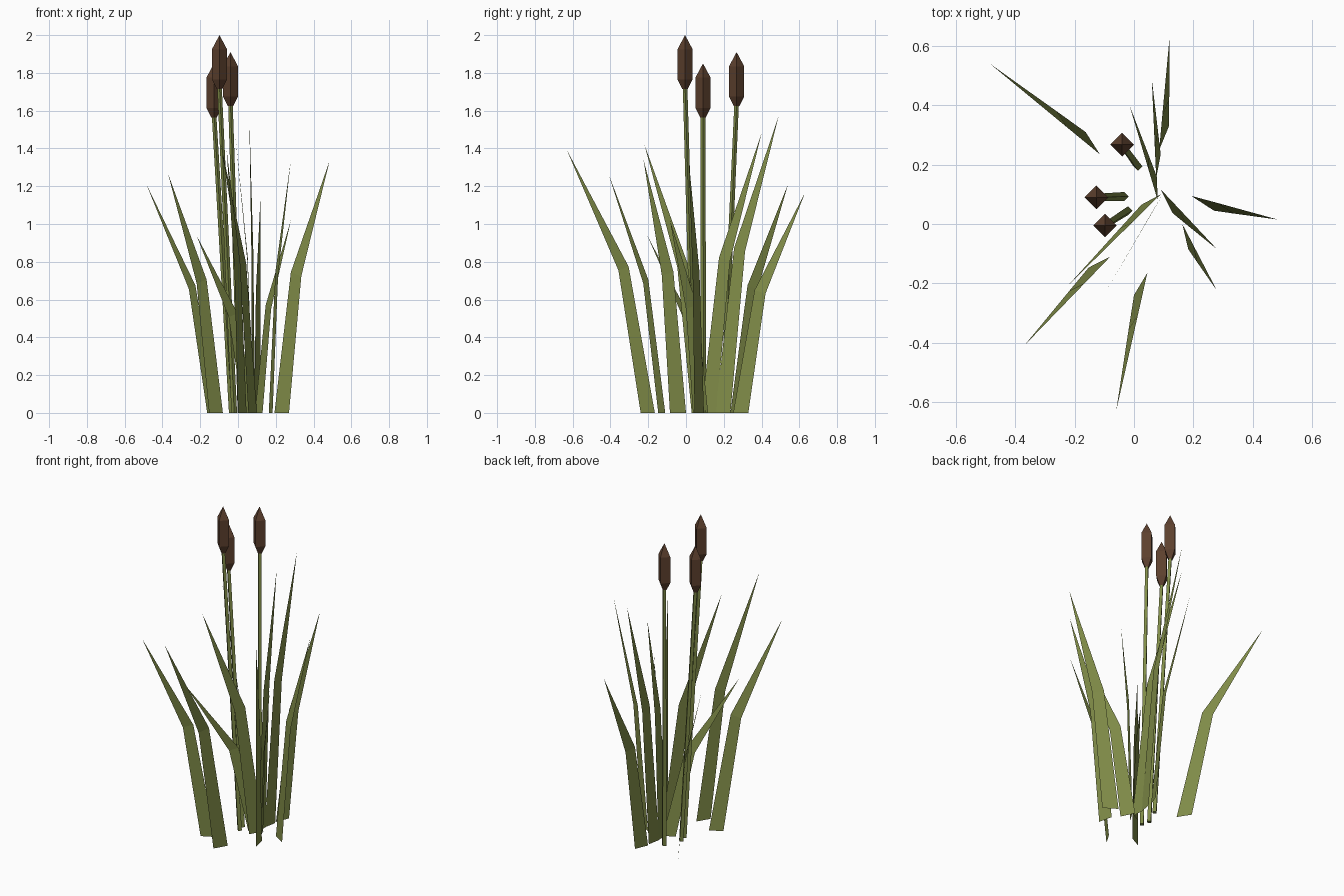
import bpy, bmesh
from mathutils import Vector

if "Cube" in bpy.data.objects:
    bpy.data.objects.remove(bpy.data.objects["Cube"])


def material(name, rgb):
    m = bpy.data.materials.new(name)
    m.diffuse_color = (*rgb, 1)
    m.use_nodes = True
    m.node_tree.nodes["Principled BSDF"].inputs["Base Color"].default_value = m.diffuse_color
    return m


LEAF = material("leaf green", (0.216, 0.262, 0.065))
BROWN = material("seed head brown", (0.107, 0.051, 0.027))


def finish(name, bm, mat):
    mesh = bpy.data.meshes.new(name)
    bm.to_mesh(mesh)
    bm.free()
    mesh.materials.append(mat)
    obj = bpy.data.objects.new(name, mesh)
    bpy.context.collection.objects.link(obj)


def blade(i, inner, outer, tip):
    """Flat leaf: wide foot, narrower bend at 55 % of the height, pointed tip."""
    a, b, t = Vector((*inner, 0)), Vector((*outer, 0)), Vector(tip)
    foot = (a + b) / 2
    bend = foot.lerp(t, 0.3)
    bend.z = t.z * 0.55
    half = (b - a) * 0.36
    drop = Vector((0, 0, 0.01))
    bm = bmesh.new()
    v = [bm.verts.new(p) for p in (a, b, bend + half - drop, bend - half + drop, t)]
    bm.faces.new(v[:4])
    bm.faces.new((v[3], v[2], v[4]))
    finish(f"leaf_blade_{i}", bm, LEAF)


def loft(name, rings, mat):
    """Four-sided upright form from (centre, radius) rings; zero radius is a point."""
    bm = bmesh.new()
    loops = []
    for c, r in rings:
        c = Vector(c)
        if r == 0:
            loops.append([bm.verts.new(c)] * 4)
        else:
            loops.append([bm.verts.new(c + Vector((x * r, y * r, 0)))
                          for x, y in ((1, 0), (0, 1), (-1, 0), (0, -1))])
    for lo, hi in zip(loops, loops[1:]):
        for k in range(4):
            n = (k + 1) % 4
            quad = [lo[k], lo[n], hi[n], hi[k]]
            bm.faces.new(list(dict.fromkeys(quad)))
    bm.faces.new(loops[0][::-1])
    finish(name, bm, mat)


# Leaf blades: inner foot corner, outer foot corner, tip
BLADES = [
    ((-0.115, 0.235), (-0.163, 0.31), (-0.485, 0.54, 1.21)),
    ((0.085, 0.25), (0.118, 0.33), (0.12, 0.63, 1.165)),
    ((0.075, 0.155), (0.09, 0.235), (0.06, 0.49, 1.57)),
    ((0.08, 0.08), (0.077, 0.16), (-0.015, 0.40, 1.48)),
    ((0.09, 0.117), (0.13, 0.037), (0.28, -0.085, 1.02)),
    ((0.193, 0.095), (0.27, 0.045), (0.485, 0.015, 1.335)),
    ((0.163, 0.0), (0.183, -0.085), (0.28, -0.225, 1.34)),
    ((0.045, -0.165), (0.0, -0.24), (-0.06, -0.63, 1.39)),
    ((0.10, 0.105), (0.055, 0.03), (-0.09, -0.22, 1.42)),
    ((0.09, 0.10), (0.025, 0.065), (-0.22, -0.205, 0.94)),
    ((-0.08, -0.11), (-0.153, -0.147), (-0.37, -0.41, 1.265)),
]
for i, data in enumerate(BLADES, 1):
    blade(i, *data)

# Reed stems with seed heads: stem foot, head position, head top height
REEDS = [
    ((0.013, 0.195), (-0.04, 0.268), 1.91),
    ((-0.033, 0.093), (-0.127, 0.09), 1.85),
    ((-0.02, 0.045), (-0.098, -0.005), 2.0),
]
for i, (foot, head, top) in enumerate(REEDS, 1):
    loft(f"reed_stem_{i}", [((*foot, 0), 0.015), ((*head, top - 0.27), 0.012)], LEAF)
    profile = ((0.285, 0.015), (0.235, 0.04), (0.075, 0.04), (0, 0))
    loft(f"seed_head_{i}", [((*head, top - d), r) for d, r in profile], BROWN)
